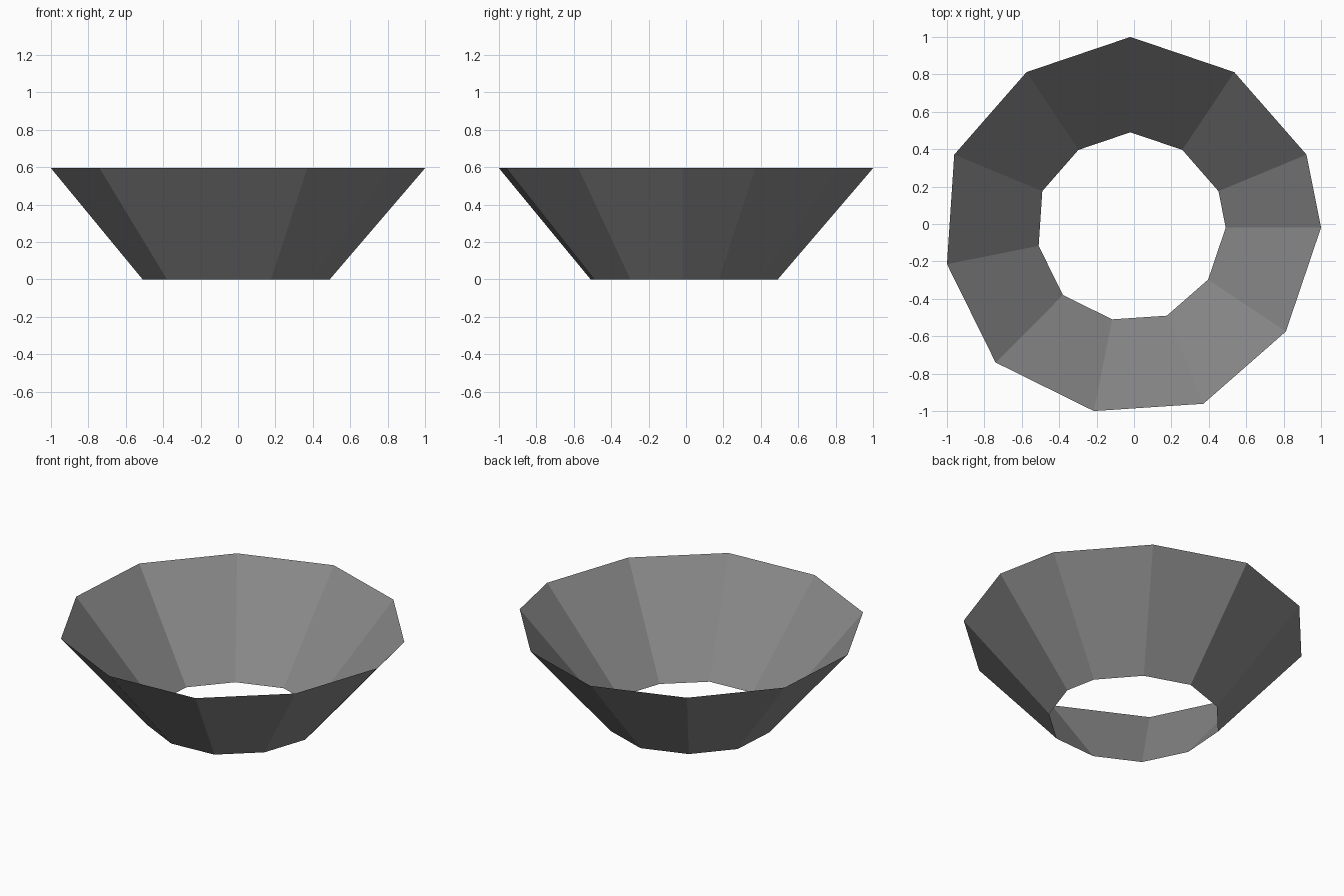
import bpy, bmesh, math

if "Cube" in bpy.data.objects:
    bpy.data.objects.remove(bpy.data.objects["Cube"], do_unlink=True)

SIDES, STEP = 11, math.radians(33.75)
RADIUS, HEIGHT, CENTRE = 1.0194, 0.595, -0.0194

# One grey material
grey = bpy.data.materials.new("mid_grey")
grey.use_nodes = True
colour = (0.25, 0.25, 0.25, 1)
grey.diffuse_color = colour
grey.node_tree.nodes["Principled BSDF"].inputs["Base Color"].default_value = colour


def ring(bm, radius, z):
    """Eleven corners stepping round a sixteen-sided outline, every second one at mid-edge."""
    verts = []
    for k in range(SIDES):
        r = radius * (math.cos(math.pi / 16) if k % 2 else 1)
        a = -k * STEP
        verts.append(bm.verts.new((CENTRE + r * math.cos(a), CENTRE + r * math.sin(a), z)))
    return verts


# Open flared wall: narrow at the base, wide at the rim
bm = bmesh.new()
base, rim = ring(bm, RADIUS / 2, 0), ring(bm, RADIUS, HEIGHT)
for i in range(SIDES):
    j = (i + 1) % SIDES
    bm.faces.new((base[j], base[i], rim[i], rim[j]))
mesh = bpy.data.meshes.new("flared_ring")
bm.to_mesh(mesh)
bm.free()
mesh.materials.append(grey)
bpy.context.collection.objects.link(bpy.data.objects.new("flared_ring", mesh))
